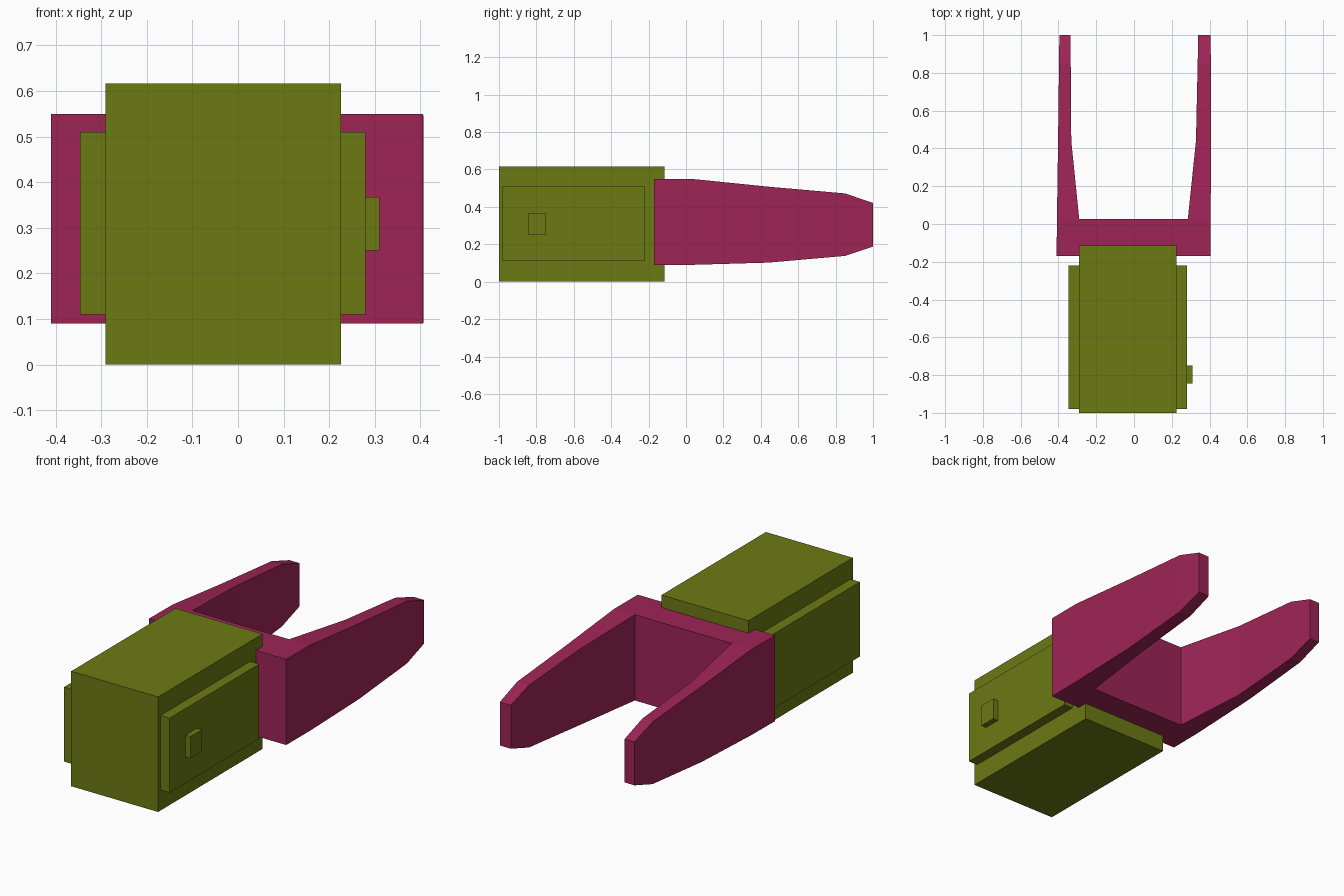
import bpy, bmesh

if "Cube" in bpy.data.objects:
    bpy.data.objects.remove(bpy.data.objects["Cube"])


def material(name, rgb):
    m = bpy.data.materials.new(name)
    m.diffuse_color = (*rgb, 1)
    m.use_nodes = True
    m.node_tree.nodes["Principled BSDF"].inputs["Base Color"].default_value = m.diffuse_color
    return m


olive = material("olive", (0.15, 0.195, 0.007))
crimson = material("crimson", (0.342, 0.018, 0.093))


def finish(name, bm, mat):
    bmesh.ops.recalc_face_normals(bm, faces=bm.faces)
    mesh = bpy.data.meshes.new(name)
    bm.to_mesh(mesh)
    bm.free()
    mesh.materials.append(mat)
    obj = bpy.data.objects.new(name, mesh)
    bpy.context.collection.objects.link(obj)
    return obj


def box(name, x, y, z, mat):
    bm = bmesh.new()
    bmesh.ops.create_cube(bm, size=1)
    for v in bm.verts:
        v.co = [lo + (c + 0.5) * (hi - lo) for c, (lo, hi) in zip(v.co, (x, y, z))]
    return finish(name, bm, mat)


# Housing block, side panels and the small button on the right panel
box("housing", (-0.29, 0.226), (-1, -0.115), (0, 0.617), olive)
box("left_panel", (-0.346, -0.28), (-0.98, -0.22), (0.11, 0.51), olive)
box("right_panel", (0.216, 0.28), (-0.98, -0.22), (0.11, 0.51), olive)
box("button", (0.27, 0.31), (-0.845, -0.75), (0.25, 0.368), olive)

# Fork stations: y, bottom z, top z, left outer x, left inner x, right inner x, right outer x
stations = [
    (-0.17, 0.09, 0.55, -0.41, -0.29, 0.285, 0.405),
    (0.027, 0.09, 0.55, -0.408, -0.29, 0.285, 0.406),
    (0.44, 0.102, 0.508, -0.402, -0.332, 0.328, 0.407),
    (0.85, 0.138, 0.472, -0.397, -0.335, 0.337, 0.407),
    (1.0, 0.188, 0.421, -0.395, -0.336, 0.34, 0.405),
]
bm = bmesh.new()
low = [[bm.verts.new((x, s[0], s[1])) for x in s[3:]] for s in stations]
high = [[bm.verts.new((x, s[0], s[2])) for x in s[3:]] for s in stations]

# Two tapering prongs
last = len(stations) - 1
for i in range(last):
    for a in (0, 2):
        for grid in (low, high):
            bm.faces.new((grid[i][a], grid[i][a + 1], grid[i + 1][a + 1], grid[i + 1][a]))
    for c in ((0, 3) if i == 0 else range(4)):
        bm.faces.new((low[i][c], low[i + 1][c], high[i + 1][c], high[i][c]))

# Crossbar joining the prongs, and the closing end faces
for grid in (low, high):
    bm.faces.new((grid[0][1], grid[0][2], grid[1][2], grid[1][1]))
for i, columns in ((0, (0, 1, 2)), (1, (1,)), (last, (0, 2))):
    for c in columns:
        bm.faces.new((low[i][c], low[i][c + 1], high[i][c + 1], high[i][c]))
finish("fork", bm, crimson)
